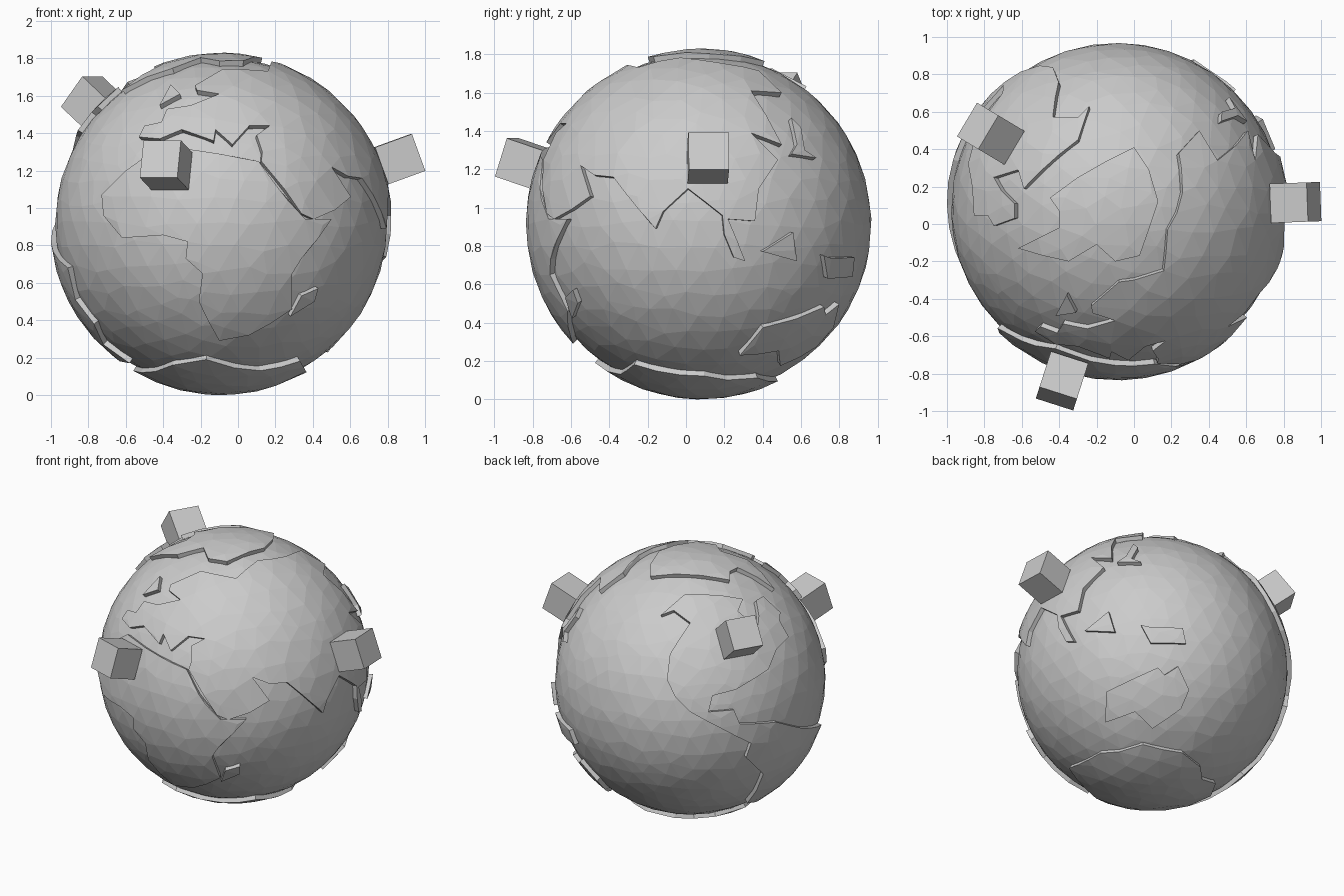
import bpy, bmesh, math, random
from mathutils import Vector, Matrix
from mathutils.geometry import delaunay_2d_cdt

if "Cube" in bpy.data.objects:
    bpy.data.objects.remove(bpy.data.objects["Cube"])

random.seed(4)
CENTRE = Vector((-0.09, 0.08, 0.915))
SEA, LAND, CORE = 0.888, 0.916, 0.86


def camera(azimuth, elevation):
    a, e = math.radians(azimuth), math.radians(elevation)
    toward = Vector((math.cos(a) * math.cos(e), math.sin(a) * math.cos(e), math.sin(e)))
    right = Vector((-math.sin(a), math.cos(a), 0))
    return right, toward.cross(right), toward


# Drawing directions: axes, centre of the globe in the drawing, drawing units per unit
VIEWS = {
    'F': (camera(-90, 0), (-0.09, 0.915), (1, 1)),
    'R': (camera(0, 0), (0.08, 0.915), (1, 1)),
    'T': ((Vector((1, 0, 0)), Vector((0, 1, 0)), Vector((0, 0, 1))), (-0.09, 0.08), (1, 1)),
    'P': (camera(125, 25), (690, 680), (150, -150)),
    'B': (camera(55, -35), (1155, 671), (150, -150)),
}


def coast(view, *points):
    """Lift points of a flat drawing onto the unit globe."""
    (right, up, toward), (cu, cv), (su, sv) = VIEWS[view]
    out = []
    for x, y in points:
        u, v = (x - cu) / su, (y - cv) / sv
        w = math.sqrt(max(0, LAND ** 2 - u * u - v * v))
        out.append((right * u + up * v + toward * w).normalized())
    return out


def faceted_sphere():
    bm = bmesh.new()
    bmesh.ops.create_icosphere(bm, subdivisions=4, radius=1)
    for v in bm.verts:
        j = Vector([random.uniform(-0.03, 0.03) for _ in range(3)])
        v.co = (v.co + j).normalized()
    return bm


def finish(name, bm):
    bmesh.ops.recalc_face_normals(bm, faces=bm.faces)
    me = bpy.data.meshes.new(name)
    bm.to_mesh(me)
    bm.free()
    ob = bpy.data.objects.new(name, me)
    ob.location = CENTRE
    bpy.context.collection.objects.link(ob)
    return ob


# Sea ball
bm = faceted_sphere()
grid = [v.co.copy() for v in bm.verts]
bmesh.ops.scale(bm, vec=(SEA,) * 3, verts=bm.verts)
finish("sea_ball", bm)


def land(name, outline):
    """Raised curved plate with radial walls."""
    ring = []
    for a, b in zip(outline, outline[1:] + outline[:1]):
        n = max(1, round(a.angle(b, 0) / 0.16))
        ring += [a.lerp(b, i / n).normalized() for i in range(n)]
    mid = sum(ring, Vector()).normalized()
    ex = mid.orthogonal().normalized()
    ey = mid.cross(ex)

    def flat(p):
        d = Vector((p.dot(ex), p.dot(ey)))
        return d.normalized() * mid.angle(p, 0) if d.length > 1e-6 else Vector((0, 0))

    inner = [p for p in grid if mid.angle(p) < 1.9 and min((p - q).length for q in ring) > 0.06]
    pts = [flat(p) for p in ring + inner]
    co, _, tris, _, _, _ = delaunay_2d_cdt(pts, [], [list(range(len(ring)))], 1, 1e-5)
    bm = bmesh.new()
    verts = []
    for c in co:
        r = c.length
        d = (ex * c.x + ey * c.y) / r if r > 1e-6 else Vector()
        verts.append(bm.verts.new((mid * math.cos(r) + d * math.sin(r)) * LAND))
    for t in tris:
        bm.faces.new([verts[i] for i in t])
    bmesh.ops.delete(bm, geom=[v for v in bm.verts if not v.link_faces], context='VERTS')
    ext = bmesh.ops.extrude_face_region(bm, geom=bm.faces[:], use_keep_orig=True)
    for v in ext['geom']:
        if isinstance(v, bmesh.types.BMVert):
            v.co *= CORE / LAND
    finish(name, bm)


# Large land masses
land("southern_land", coast('F', (-.53, 1.25), (-.6, 1.2), (-.73, 1.07), (-.72, .96), (-.62, .84),
     (-.4, .855), (-.27, .82), (-.28, .73), (-.19, .65), (-.21, .5), (-.1, .29), (.06, .32),
     (.29, .46), (.29, .65), (.34, .73), (.5, .94), (.36, .94), (.22, 1.1), (.11, 1.25),
     (-.1, 1.29), (-.23, 1.31), (-.42, 1.33)))

land("great_land",
     coast('R', (-.69, .94), (-.6, .99), (-.5, 1.06), (-.55, 1.22), (-.48, 1.17), (-.38, 1.16),
           (-.16, .89), (-.12, .98), (.01, 1.1), (.19, .96), (.2, .86), (.25, .74), (.31, .72),
           (.22, .94), (.36, .93), (.38, 1.1), (.48, 1.25), (.34, 1.39), (.5, 1.33), (.42, 1.48),
           (.34, 1.61), (.5, 1.6))
     + coast('T', (.24, .38), (.26, .17), (.23, .06), (.18, -.03), (.16, -.25), (0, -.3),
             (-.08, -.31), (-.23, -.44))
     + coast('F', (-.22, 1.63), (-.1, 1.61), (-.25, 1.55), (-.38, 1.53), (-.41, 1.46), (-.5, 1.44),
             (-.53, 1.38), (-.42, 1.37), (-.3, 1.42), (-.13, 1.36), (-.12, 1.42), (-.03, 1.34),
             (.06, 1.44), (.17, 1.44), (.1, 1.39), (.13, 1.3), (.125, 1.25), (.25, 1.1), (.34, .97)))

land("western_land",
     coast('T', (-.24, .63), (-.3, .45), (-.59, .19), (-.62, .29), (-.75, .25), (-.71, .18),
           (-.64, .11), (-.64, .03), (-.75, -.01))
     + coast('P', (778, 622), (787, 638), (775, 650), (767, 670), (735, 690), (712, 696),
             (708, 712), (733, 710), (739, 724), (775, 722), (800, 728))
     + coast('F', (-.91, .68), (-.87, .51), (-.77, .38), (-.72, .27), (-.58, .17))
     + coast('P', (746, 802), (762, 773), (745, 757), (750, 743), (720, 728), (690, 712), (675, 697),
             (667, 680), (670, 655), (690, 624))
     + coast('T', (-.3, .57)))

land("island_continent", coast('B', (1102, 713), (1101, 682), (1125, 668), (1150, 655), (1157, 662),
     (1170, 653), (1182, 676), (1175, 695), (1148, 716), (1130, 700)))

# Polar caps
land("north_cap", coast('T', (-.4, -.02), (-.4, .07), (-.45, .14), (-.3, .25), (0, .41), (.08, .29),
     (.13, .12), (.09, 0), (.03, -.17), (-.1, -.2), (-.2, -.11), (-.35, -.2), (-.62, -.13)))
land("south_cap",
     coast('F', (-.52, .12), (-.35, .16), (-.17, .19), (-.02, .145), (.12, .13))
     + coast('B', (1073, 765), (1100, 745), (1118, 742), (1140, 733), (1180, 740), (1200, 755),
             (1203, 768), (1218, 773), (1216, 788)))

# Islands
land("island_northwest", coast('F', (-.42, 1.55), (-.36, 1.66), (-.31, 1.61)))
land("island_south", coast('F', (.28, .42), (.34, .53), (.43, .57), (.41, .5)))
land("island_east", coast('R', (.55, 1.47), (.6, 1.42), (.62, 1.3), (.68, 1.26), (.55, 1.28), (.58, 1.33)))
land("island_tropic", coast('R', (.4, .77), (.56, .87), (.58, .72)))
land("island_southeast", coast('R', (.72, .75), (.76, .735), (.88, .74), (.87, .64), (.74, .63)))

# Cubes standing on the surface, one axis pointing outward
for i, d in enumerate([(.95, .035, .345), (-.295, -.92, .315), (-.68, .405, .645)]):
    out = Vector(d).normalized()
    side = Vector((0, 0, 1)).cross(out).normalized()
    turn = Matrix((out, side, out.cross(side))).transposed().to_4x4()
    bm = bmesh.new()
    bmesh.ops.create_cube(bm, size=0.21, matrix=Matrix.Translation(out * 1.015) @ turn)
    finish(f"marker_cube_{i + 1}", bm)
